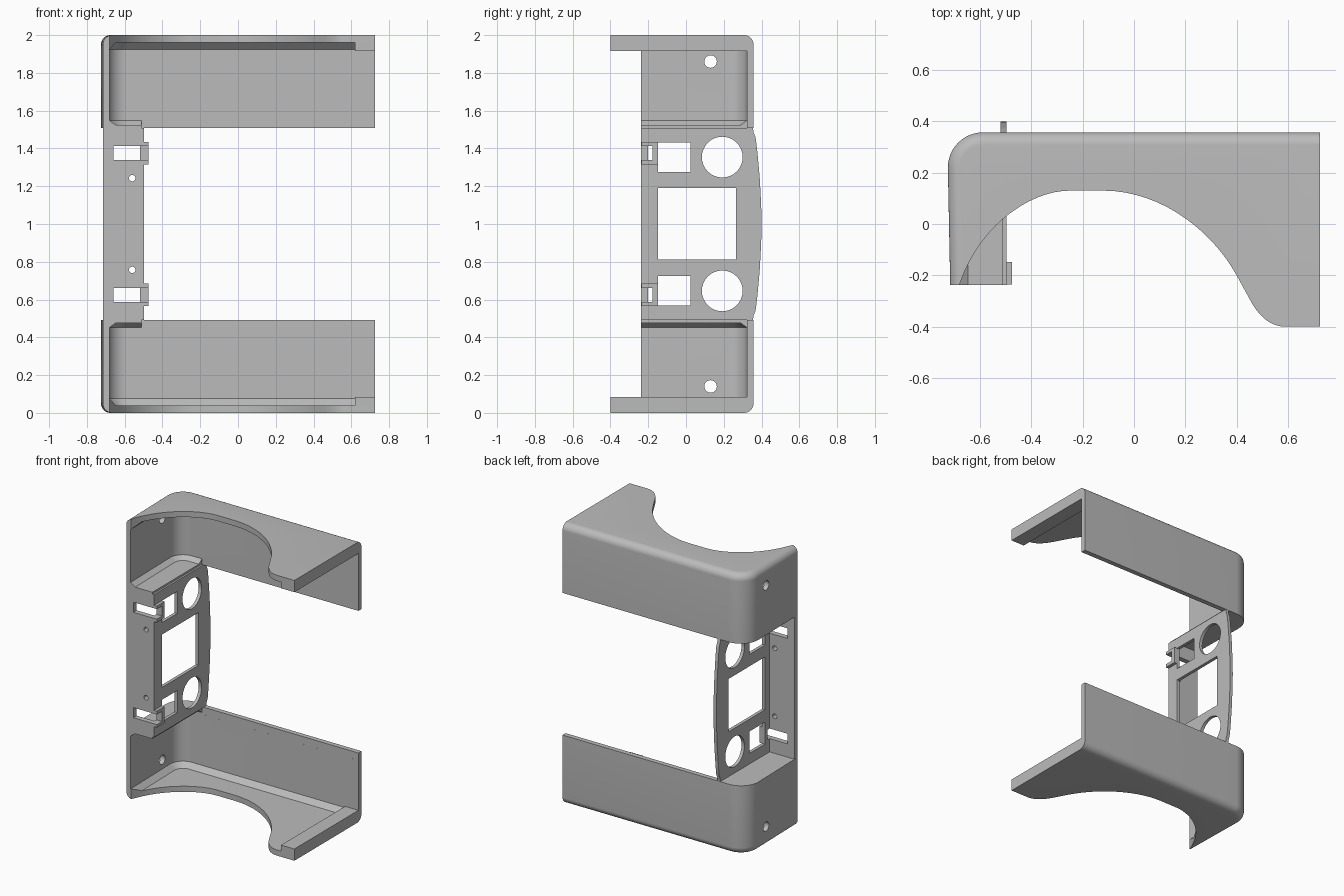
import bpy, bmesh, math
from mathutils import Vector
from mathutils.geometry import interpolate_bezier

if "Cube" in bpy.data.objects:
    bpy.data.objects.remove(bpy.data.objects["Cube"])

grey = bpy.data.materials.new("light_grey")
grey.use_nodes = True
grey.diffuse_color = (0.5, 0.5, 0.5, 1)
grey.node_tree.nodes["Principled BSDF"].inputs["Base Color"].default_value = (0.5, 0.5, 0.5, 1)

cutters = []


def loft(name, rings, mirror=True):
    """Closed solid through rings of equal length; z is measured from mid height."""
    bm = bmesh.new()
    loops = [[bm.verts.new(p) for p in ring] for ring in rings]
    n = len(loops[0])
    for a, b in zip(loops, loops[1:]):
        for i in range(n):
            j = (i + 1) % n
            bm.faces.new((a[i], a[j], b[j], b[i]))
    bm.faces.new(loops[0][::-1])
    bm.faces.new(loops[-1])
    bmesh.ops.recalc_face_normals(bm, faces=bm.faces)
    mesh = bpy.data.meshes.new(name)
    bm.to_mesh(mesh)
    bm.free()
    mesh.materials.append(grey)
    ob = bpy.data.objects.new(name, mesh)
    ob.location.z = 1
    bpy.context.collection.objects.link(ob)
    if mirror:
        add_mirror(ob)
    return ob


def add_mirror(ob):
    mod = ob.modifiers.new("mirror", 'MIRROR')
    mod.use_axis = (False, False, True)
    mod.use_mirror_merge = False


def box(name, x, y, z, mirror=True):
    return loft(name, [[(a, b, h) for a, b in ((x[0], y[0]), (x[1], y[0]), (x[1], y[1]), (x[0], y[1]))]
                       for h in z], mirror)


def rod(name, axis, centre, r, span):
    """Round cutter running along x or y."""
    rings = []
    for s in span:
        ring = []
        for k in range(32):
            t = math.tau * k / 32
            u, h = centre[0] + r * math.cos(t), centre[1] + r * math.sin(t)
            ring.append((s, u, h) if axis == 'X' else (u, s, h))
        rings.append(ring)
    return loft(name, rings)


def boolean(ob, other, op='DIFFERENCE'):
    mod = ob.modifiers.new(op.lower(), 'BOOLEAN')
    mod.object, mod.operation, mod.solver = other, op, 'EXACT'
    other.hide_render = True
    cutters.append(other)


def finish(ob):
    bpy.ops.object.select_all(action='DESELECT')
    ob.select_set(True)
    bpy.context.view_layer.objects.active = ob
    bpy.ops.object.convert(target='MESH')
    bpy.ops.object.shade_smooth_by_angle(angle=math.radians(30))


def outline(d, z, right, front):
    """Plan of the cover, moved inward by d, with one rounded rear corner."""
    cx, cy, r = -0.588, 0.22, 0.137
    pts = [(cx - r + d + (cy - front) * 0.02, front, z)]
    for k in range(13):
        t = math.pi - math.pi / 2 * k / 12
        pts.append((cx + (r - d) * math.cos(t), cy + (r - d) * math.sin(t), z))
    return pts + [(right, cy + r - d, z), (right, front, z)]


# End covers: rounded shell, hollowed, with a shelf beside the panel
fillet = [(0.05 - 0.05 * math.cos(t), 0.95 + 0.05 * math.sin(t))
          for t in (math.pi / 2 * k / 8 for k in range(9))]
covers = loft("end_covers", [outline(d, z, 0.725, -0.4) for d, z in [(0, 0.507)] + fillet], False)
cavity = [(0.07, 0.523), (0.035, 0.548), (0.035, 0.925), (0.07, 0.96)]
boolean(covers, loft("cavity_cutter", [outline(d, z, 0.9, -0.6) for d, z in cavity], False))
boolean(covers, box("floor_cutter", (-0.51, 0.9), (-0.6, 0.3221), (0.4, 0.56), False))
boolean(covers, box("front_cutter", (-0.9, 0.4), (-0.7, -0.237), (0.4, 1.1), False))


def bezier(*p):
    return interpolate_bezier(*[Vector(q) for q in p], 16)


# Sweeping notch in the end plates
notch = [(p.x, p.y) for p in
         bezier((-0.68, -0.237), (-0.6, 0), (-0.4, 0.13), (-0.25, 0.13))
         + bezier((-0.12, 0.13), (0.1, 0.13), (0.3, -0.02), (0.4, -0.2))
         + bezier((0.46, -0.31), (0.5, -0.375), (0.54, -0.4), (0.6, -0.401))]
notch += [(0.6, -0.7), (-0.68, -0.7)]
boolean(covers, loft("notch_cutter", [[(x, y, z) for x, y in notch] for z in (0.7, 1.1)], False))
boolean(covers, rod("screw_hole_cutter", 'X', (0.13, 0.86), 0.033, (-0.9, -0.6)))
add_mirror(covers)

# Thick ribs along the open ends
ribs = box("end_ribs", (0.62, 0.725), (-0.4, 0.335), (0.916, 0.97))

# Mounting panel with bowed rear edge
half = [(0.357, 0.485), (0.368, 0.46), (0.376, 0.4), (0.39, 0.25), (0.398, 0.1)]
edge = [(-0.237, 0.509), (0.355, 0.509)] + half + [(0.4, 0)]
edge += [(y, -z) for y, z in reversed(edge[:-1])]
panel = loft("mounting_panel", [[(x, y, z) for y, z in edge] for x in (-0.52, -0.497)], False)

# Front strip and clip blocks join the panel
boolean(panel, box("front_strip", (-0.716, -0.51), (-0.237, -0.2), (-0.509, 0.509), False), 'UNION')
boolean(panel, box("clip_blocks", (-0.519, -0.475), (-0.2365, -0.148), (0.316, 0.433)), 'UNION')

# Openings in the panel, strip and clips
boolean(panel, box("window_cutter", (-0.6, -0.4), (-0.148, 0.265), (-0.187, 0.19), False))
boolean(panel, box("square_cutter", (-0.6, -0.4), (-0.1475, 0.025), (0.275, 0.432)))
boolean(panel, rod("round_cutter", 'X', (0.192, 0.354), 0.108, (-0.6, -0.4)))
boolean(panel, box("slot_cutter", (-0.66, -0.4), (-0.4, -0.178), (0.34, 0.412)))
boolean(panel, rod("pin_hole_cutter", 'Y', (-0.56, 0.243), 0.017, (-0.4, -0.1)))

for part in (covers, ribs, panel):
    finish(part)
for helper in cutters:
    bpy.data.objects.remove(helper)
